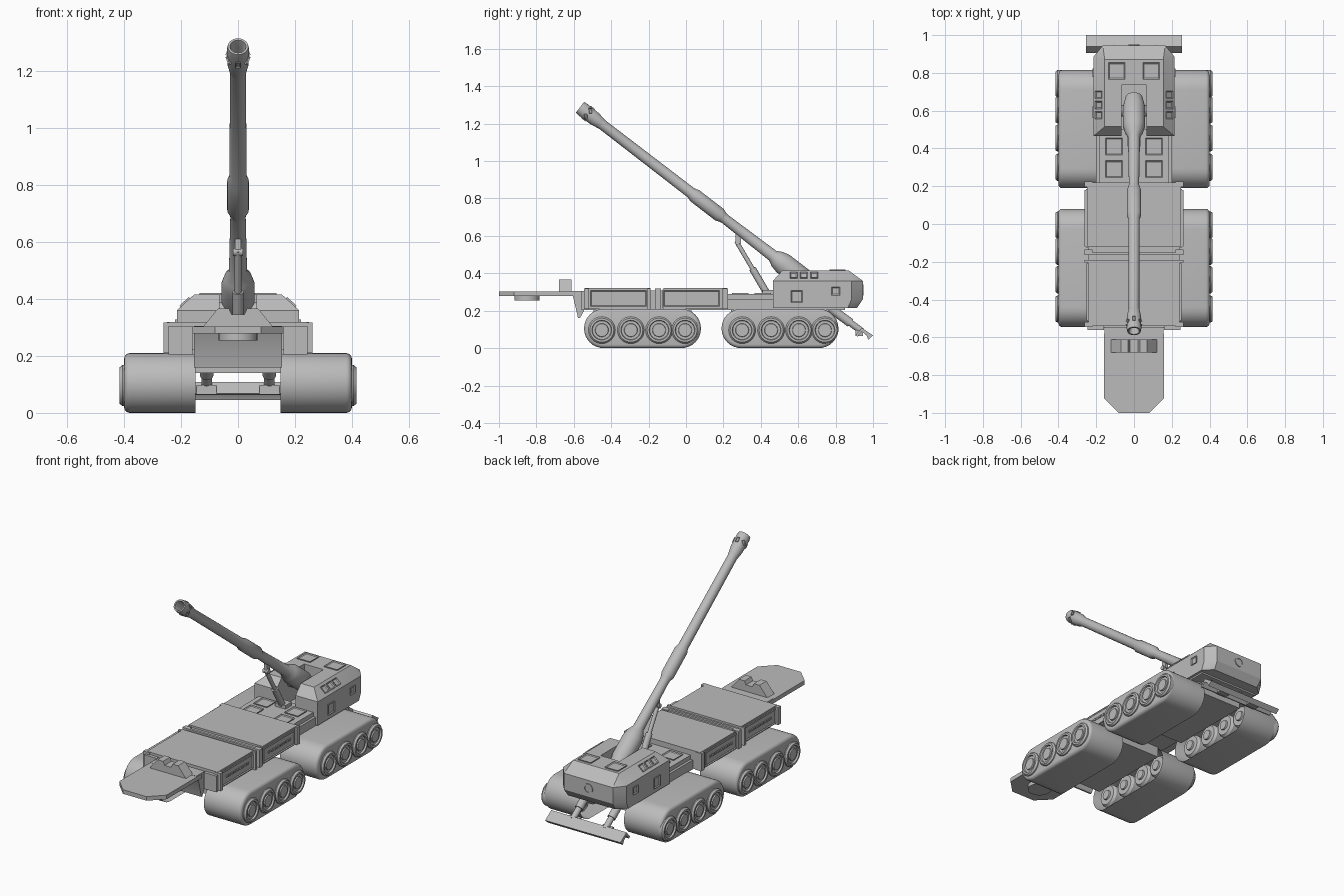
import bpy, bmesh, math
from mathutils import Vector, Matrix

if "Cube" in bpy.data.objects:
    bpy.data.objects.remove(bpy.data.objects["Cube"], do_unlink=True)

grey = bpy.data.materials.new("plain_grey")
grey.use_nodes = True
grey.diffuse_color = (0.5, 0.5, 0.5, 1)
grey.node_tree.nodes["Principled BSDF"].inputs["Base Color"].default_value = (0.5, 0.5, 0.5, 1)
parts = []


def finish(name, bm, mirror=False):
    bmesh.ops.recalc_face_normals(bm, faces=bm.faces[:])
    mesh = bpy.data.meshes.new(name)
    bm.to_mesh(mesh)
    bm.free()
    mesh.materials.append(grey)
    ob = bpy.data.objects.new(name, mesh)
    bpy.context.scene.collection.objects.link(ob)
    parts.append(ob)
    if mirror:
        mod = ob.modifiers.new("mirror", 'MIRROR')
        mod.use_mirror_merge = False
    return ob


def prism_mesh(pts, axis, a, b):
    """Extrude a 2D outline along an axis from a to b."""
    place = {'x': lambda p, d: (d, p[0], p[1]),
             'y': lambda p, d: (p[0], d, p[1]),
             'z': lambda p, d: (p[0], p[1], d)}[axis]
    bm = bmesh.new()
    lo = [bm.verts.new(place(p, a)) for p in pts]
    hi = [bm.verts.new(place(p, b)) for p in pts]
    caps = bm.faces.new(lo), bm.faces.new(hi)
    for i in range(len(pts)):
        j = (i + 1) % len(pts)
        bm.faces.new((lo[i], lo[j], hi[j], hi[i]))
    bmesh.ops.recalc_face_normals(bm, faces=bm.faces[:])
    return bm, caps


def prism(name, pts, axis, a, b, mirror=False):
    return finish(name, prism_mesh(pts, axis, a, b)[0], mirror)


def box(name, x, y, z, mirror=False):
    pts = [(x[0], y[0]), (x[1], y[0]), (x[1], y[1]), (x[0], y[1])]
    return prism(name, pts, 'z', z[0], z[1], mirror)


def lathe(name, profile, origin, direction, mirror=False, n=32):
    """Revolve (radius, distance) points around a line."""
    rot = Vector(direction).to_track_quat('Z', 'Y').to_matrix().to_4x4()
    mat = Matrix.Translation(origin) @ rot
    bm = bmesh.new()
    rings = [[bm.verts.new(mat @ Vector((r * math.cos(k * math.tau / n),
                                         r * math.sin(k * math.tau / n), d)))
              for k in range(n)] for r, d in profile]
    for p, q in zip(rings, rings[1:]):
        for k in range(n):
            m = (k + 1) % n
            bm.faces.new((p[k], p[m], q[m], q[k]))
    bm.faces.new(rings[0])
    bm.faces.new(rings[-1])
    return finish(name, bm, mirror)


def rod(name, a, b, r, mirror=False):
    d = Vector(b) - Vector(a)
    return lathe(name, [(r, 0), (r, d.length)], a, d, mirror, 20)


def panel(name, centre, normal, w, h, mirror=True, rim=0.008):
    """Thin framed plate lying on a surface."""
    n = Vector(normal).normalized()
    u = Vector((1, 0, 0)) if abs(n.z) > 0.99 else Vector((0, 0, 1)).cross(n).normalized()
    v = n.cross(u)
    bm, caps = prism_mesh([(-w / 2, -h / 2), (w / 2, -h / 2), (w / 2, h / 2), (-w / 2, h / 2)],
                          'z', -0.002, 0.006)
    bmesh.ops.inset_region(bm, faces=[caps[1]], thickness=rim)
    bmesh.ops.translate(bm, verts=caps[1].verts[:], vec=(0, 0, -0.005))
    mat = Matrix((u, v, n)).transposed().to_4x4()
    bm.transform(Matrix.Translation(centre) @ mat)
    return finish(name, bm, mirror)


# Track units: rounded loops, recessed on the inner side, with hubs
R = 0.105
hub = [(0.068, 0.36), (0.072, 0.385), (0.072, 0.406), (0.064, 0.416), (0.053, 0.416),
       (0.050, 0.406), (0.036, 0.406), (0.034, 0.413)]
inner_hub = [(0.068, 0.30), (0.068, 0.19), (0.058, 0.175), (0.03, 0.175), (0.028, 0.165)]
for label, y0, y1, wheels in (("front", -0.545, 0.08, (-0.45, -0.295, -0.144, -0.005)),
                              ("rear", 0.19, 0.815, (0.30, 0.455, 0.604, 0.743))):
    arc = [math.pi * k / 16 - math.pi / 2 for k in range(17)]
    loop = [(y1 - R + R * math.cos(t), R + R * math.sin(t)) for t in arc]
    loop += [(y0 + R - R * math.cos(t), R - R * math.sin(t)) for t in arc]
    bm, caps = prism_mesh(loop, 'x', 0.15, 0.40)
    bmesh.ops.inset_region(bm, faces=[caps[0]], thickness=0.022)
    bmesh.ops.translate(bm, verts=caps[0].verts[:], vec=(0.12, 0, 0))
    rim = [e for e in bm.edges if all(abs(v.co.x - 0.40) < 1e-5 for v in e.verts)]
    bmesh.ops.bevel(bm, geom=rim, offset=0.02, segments=4, profile=0.5, affect='EDGES')
    finish(label + "_tracks", bm, True)
    for i, y in enumerate(wheels):
        lathe(f"{label}_wheel_{i + 1}", hub, (0, y, 0.096), (1, 0, 0), True)
        lathe(f"{label}_inner_wheel_{i + 1}", inner_hub, (0, y, 0.105), (1, 0, 0), True)
    box(label + "_carrier", (-0.155, 0.155), (y0 + 0.05, y1 - 0.05), (0.14, 0.21))

# Hull floor and the two superstructure boxes
box("hull_floor", (-0.20, 0.20), (-0.55, 0.85), (0.205, 0.225))
box("front_box", (-0.24, 0.24), (-0.54, -0.19), (0.21, 0.32))
box("middle_box", (-0.25, 0.25), (-0.12, 0.22), (0.21, 0.32))
box("box_joint", (-0.24, 0.24), (-0.19, -0.12), (0.21, 0.308))
box("joint_rib", (-0.24, 0.24), (-0.165, -0.15), (0.21, 0.318))
box("front_side_block", (0.16, 0.245), (-0.56, -0.53), (0.205, 0.305), True)
for i, (y0, y1) in enumerate(((-0.545, -0.518), (-0.205, -0.19), (-0.165, -0.135), (0.195, 0.225))):
    box(f"side_post_{i + 1}", (0.22, 0.262), (y0, y1), (0.21, 0.318), True)
for i, (x, yc) in enumerate(((0.24, -0.36), (0.25, 0.03))):
    box(f"side_plate_{i + 1}", (x - 0.02, x + 0.005), (yc - 0.155, yc + 0.155), (0.215, 0.312), True)
    panel(f"side_panel_{i + 1}", (x + 0.006, yc, 0.265), (1, 0, 0), 0.30, 0.085)
    for k in range(9):
        y = yc - 0.10 + k * 0.025
        box(f"louvre_{i + 1}_{k + 1}", (x, x + 0.012), (y - 0.008, y + 0.008), (0.262, 0.275), True)

# Front platform with cradle, pivot and sloped bracket
prism("front_platform", [(-0.16, -0.58), (-0.16, -0.92), (-0.08, -1), (0.08, -1),
                         (0.16, -0.92), (0.16, -0.58)], 'z', 0.278, 0.303)
prism("platform_bracket", [(-0.625, 0.305), (-0.545, 0.305), (-0.545, 0.20), (-0.567, 0.16),
                           (-0.577, 0.16), (-0.605, 0.28)], 'x', -0.155, 0.155)
lathe("platform_pivot", [(0.068, 0), (0.068, 0.025)], (0, -0.85, 0.255), (0, 0, 1))
prism("barrel_cradle", [(-0.125, 0.30), (0.125, 0.30), (0.07, 0.367), (0.032, 0.367),
                        (0.022, 0.345), (-0.022, 0.345), (-0.032, 0.367), (-0.07, 0.367)],
      'y', -0.68, -0.612)

# Rear bed with hatches
box("bed", (-0.2, 0.2), (0.21, 0.50), (0.21, 0.262))
box("bed_deck", (-0.185, 0.185), (0.21, 0.50), (0.25, 0.288))
for i, y in enumerate((0.29, 0.41)):
    panel(f"bed_hatch_{i + 1}", (0.105, y, 0.288), (0, 0, 1), 0.09, 0.09)

# Turret: faceted shell with a slot for the gun
bm = bmesh.new()
shell = [(0.215, 0.465, 0.215), (0.215, 0.865, 0.215), (0.16, 0.915, 0.215),
         (0.215, 0.885, 0.26), (0.165, 0.945, 0.26),
         (0.215, 0.465, 0.36), (0.215, 0.885, 0.36), (0.165, 0.945, 0.36),
         (0.155, 0.515, 0.415), (0.155, 0.87, 0.415)]
for x, y, z in shell:
    bm.verts.new((x, y, z))
    bm.verts.new((-x, y, z))
bmesh.ops.convex_hull(bm, input=bm.verts[:])
bmesh.ops.dissolve_limit(bm, angle_limit=0.02, verts=bm.verts[:], edges=bm.edges[:])
turret = finish("turret", bm)
cutter = box("slot_cutter", (-0.065, 0.065), (0.40, 0.735), (0.235, 0.50))
cutter.hide_render = True
cutter.display_type = 'WIRE'
cutter.hide_set(True)
parts.remove(cutter)
cut = turret.modifiers.new("gun_slot", 'BOOLEAN')
cut.operation = 'DIFFERENCE'
cut.object = cutter
panel("roof_hatch", (0.092, 0.81, 0.415), (0, 0, 1), 0.088, 0.088)
for i, y in enumerate((0.575, 0.63, 0.685)):
    panel(f"roof_vent_{i + 1}", (0.185, y, 0.3875), (0.055, 0, 0.06), 0.04, 0.045)
panel("side_door", (0.215, 0.592, 0.275), (1, 0, 0), 0.06, 0.065)
panel("side_port", (0.215, 0.80, 0.305), (1, 0, 0), 0.045, 0.045)
lathe("rear_hatch", [(0.03, 0), (0.03, 0.006), (0.022, 0.006), (0.022, 0.002)],
      (0, 0.944, 0.31), (0, 1, 0))

# Gun: one turned profile from the bore to the breech collar
tip = Vector((0, -0.567, 1.287))
axis = Vector((0, 0.793, -0.61))
lathe("gun_barrel", [(0.018, 0.25), (0.022, 0.03), (0.028, 0), (0.036, 0), (0.039, 0.02),
                     (0.037, 0.10), (0.030, 0.14), (0.028, 0.15), (0.030, 0.75), (0.038, 0.775),
                     (0.038, 0.94), (0.029, 0.965), (0.027, 0.98), (0.032, 1.30), (0.048, 1.33),
                     (0.058, 1.37), (0.058, 1.50), (0.045, 1.56)], tip, axis)
for k in range(6):
    t = math.tau * (k + 0.5) / 6
    side = Vector((math.cos(t), 0, 0)) + Vector((0, 0.61, 0.793)) * math.sin(t)
    panel(f"muzzle_port_{k + 1}", tip + axis * 0.055 + side * 0.036, side, 0.016, 0.028, False, 0.004)
rod("trunnion", (-0.075, 0.60, 0.36), (0.075, 0.60, 0.36), 0.03)

# Elevating strut
rod("strut_rod", (0, 0.27, 0.57), (0, 0.37, 0.40), 0.012)
rod("strut_sleeve", (0, 0.355, 0.425), (0, 0.44, 0.28), 0.019)
rod("strut_pin", (-0.018, 0.275, 0.565), (0.018, 0.275, 0.565), 0.014)
box("strut_lug", (-0.01, 0.01), (0.265, 0.295), (0.56, 0.61))
box("strut_foot", (-0.035, 0.035), (0.41, 0.47), (0.28, 0.31))

# Rear spade on two arms
rod("spade_arm", (0.11, 0.77, 0.215), (0.11, 0.94, 0.09), 0.018, True)
rod("spade_sleeve", (0.11, 0.77, 0.215), (0.11, 0.88, 0.134), 0.024, True)
box("spade_lug", (0.075, 0.145), (0.905, 0.945), (0.065, 0.098), True)
prism("spade_blade", [(0.905, 0.068), (0.94, 0.108), (1, 0.068), (0.975, 0.045),
                      (0.965, 0.068), (0.94, 0.088), (0.918, 0.062)], 'x', -0.255, 0.255)

# Smooth shading with crisp edges
bpy.ops.object.select_all(action='DESELECT')
for ob in parts:
    ob.select_set(True)
bpy.context.view_layer.objects.active = parts[0]
bpy.ops.object.shade_smooth_by_angle(angle=math.radians(30))
